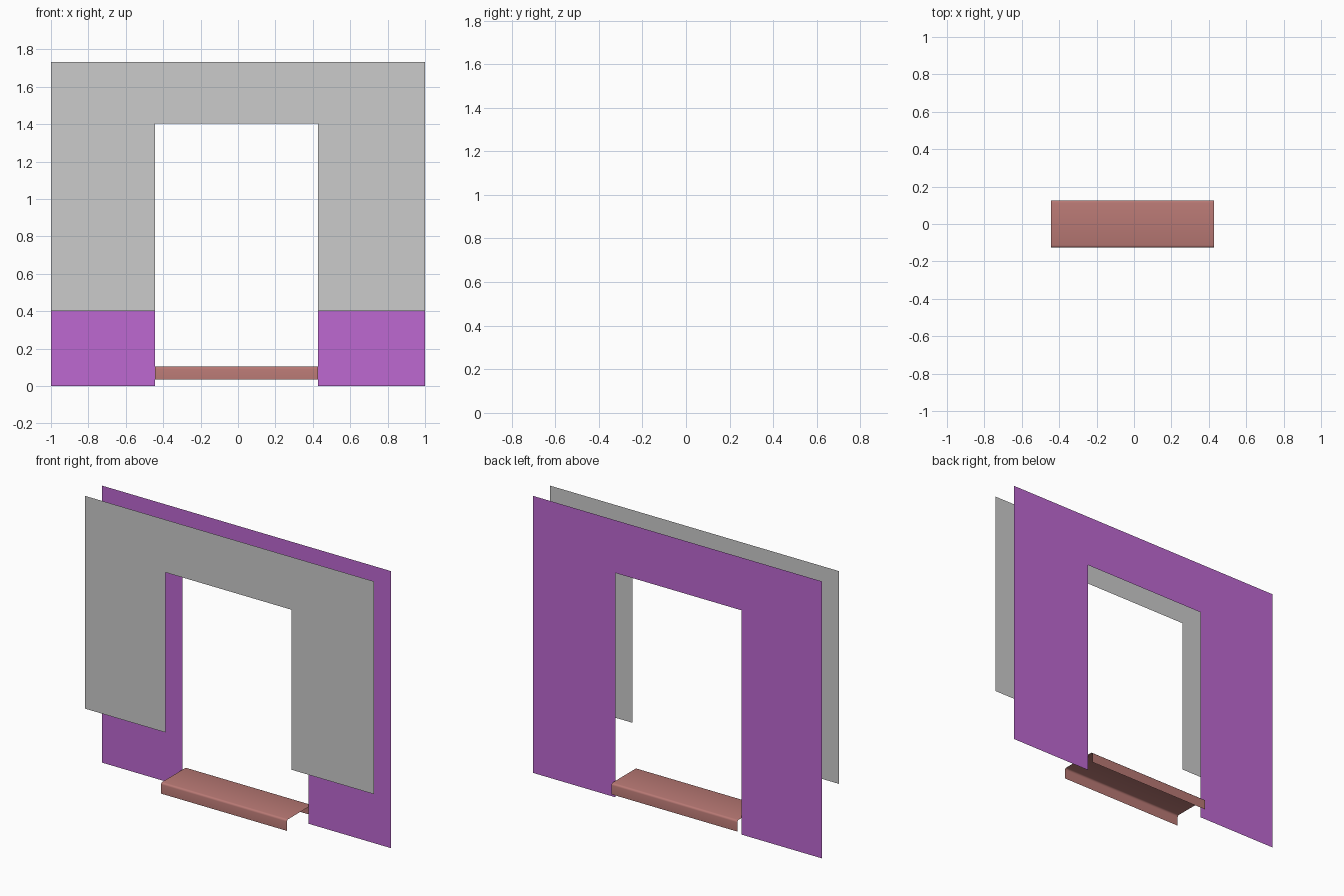
import bpy, math

if "Cube" in bpy.data.objects:
    bpy.data.objects.remove(bpy.data.objects["Cube"])

X0, X1 = -0.444, 0.428      # doorway sides
DOOR_TOP, WALL_TOP = 1.403, 1.733


def add_mesh(name, verts, faces, color=None):
    mesh = bpy.data.meshes.new(name)
    mesh.from_pydata(verts, [], faces)
    mesh.update()
    obj = bpy.data.objects.new(name, mesh)
    bpy.context.collection.objects.link(obj)
    if color:
        mat = bpy.data.materials.new(name + "_colour")
        mat.diffuse_color = (*color, 1)
        mat.use_nodes = True
        mat.node_tree.nodes["Principled BSDF"].inputs["Base Color"].default_value = mat.diffuse_color
        mesh.materials.append(mat)
    return obj


def wall_sheet(name, y, bottom, outward_back, color=None):
    # single-sided wall skin with a doorway notch
    outline = [(-1, bottom), (X0, bottom), (X0, DOOR_TOP), (X1, DOOR_TOP),
               (X1, bottom), (1, bottom), (1, WALL_TOP), (-1, WALL_TOP)]
    if outward_back:
        outline.reverse()
    return add_mesh(name, [(x, y, z) for x, z in outline],
                    [tuple(range(len(outline)))], color)


# Wall skins on either side of the opening
wall_sheet("front_wall", -0.084, 0.402, False)
wall_sheet("back_wall", 0.084, 0.0, True, (0.51, 0.14, 0.64))

# Door sill: open channel with softened top edges
half, low, high, r = 0.126, 0.035, 0.104, 0.012
corner = [(half - r + r * math.cos(a), high - r + r * math.sin(a))
          for a in (math.radians(30 * i) for i in range(4))]
right = [(half, low)] + corner
profile = [(-y, z) for y, z in right] + right[::-1]
n = len(profile)
verts = [(x, y, z) for x in (X0, X1) for y, z in profile]
faces = [(i, n + i, n + i + 1, i + 1) for i in range(n - 1)]
sill = add_mesh("door_sill", verts, faces, (0.48, 0.19, 0.175))
bpy.context.view_layer.objects.active = sill
sill.select_set(True)
bpy.ops.object.shade_smooth_by_angle(angle=math.radians(40))
